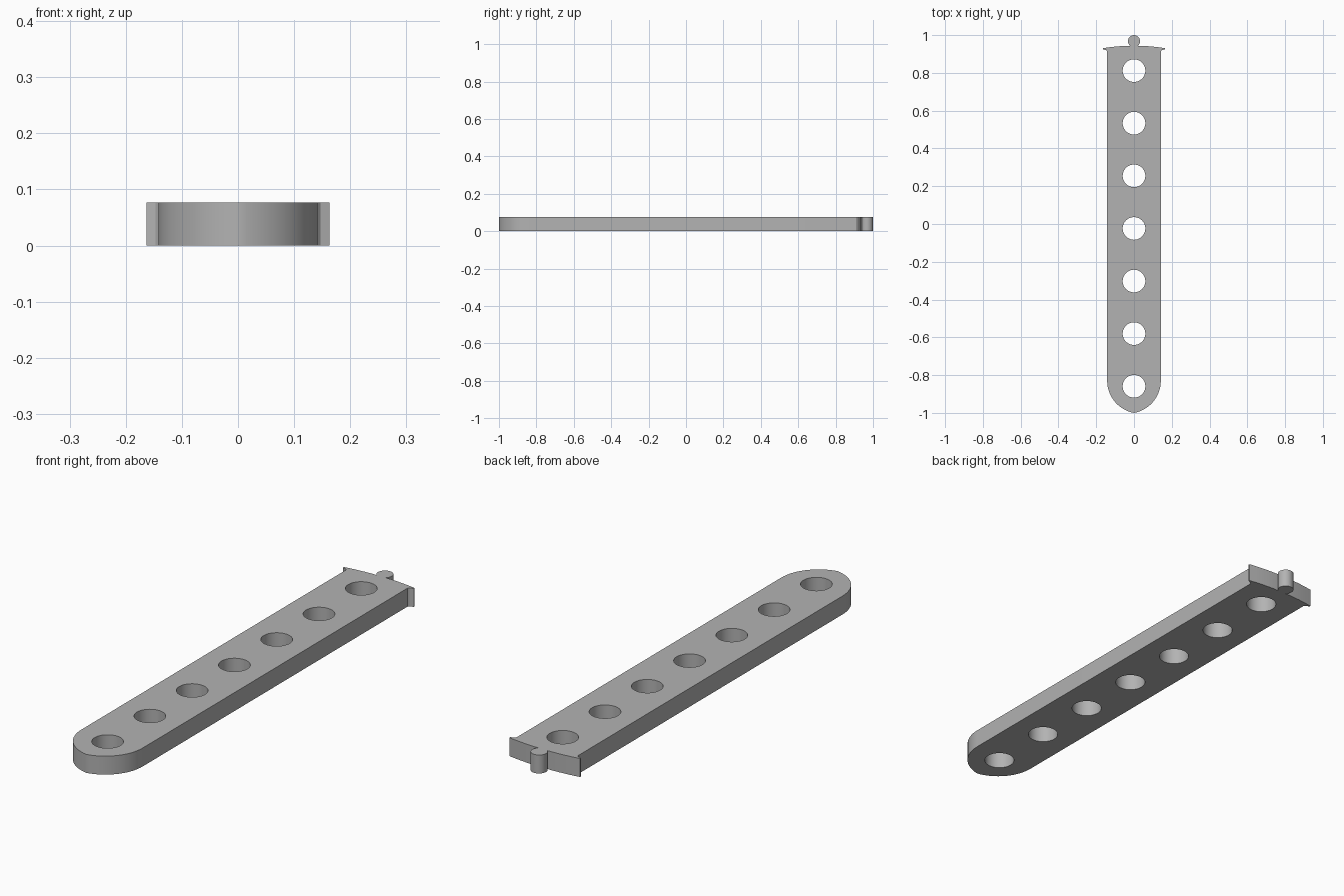
import bpy
import bmesh
from math import radians, sin, cos, asin, sqrt, pi

if "Cube" in bpy.data.objects:
    bpy.data.objects.remove(bpy.data.objects["Cube"], do_unlink=True)

THICK = 0.077
HALF_W = 0.142
HOLE_R = 0.06
KNOB_Y, KNOB_R = 0.968, 0.032


def arc(cx, cy, r, a0, a1, steps):
    return [(cx + r * cos(a0 + (a1 - a0) * i / steps),
             cy + r * sin(a0 + (a1 - a0) * i / steps)) for i in range(steps + 1)]


# Right half of the outline, from the pointed nose to the top of the knob
nose_y, shoulder_y = -1.0, -0.83
drop = shoulder_y - nose_y
offset = (drop ** 2 - HALF_W ** 2) / (2 * HALF_W)
nose_r = HALF_W + offset
half = arc(-offset, shoulder_y, nose_r, -asin(drop / nose_r), 0, 16)

# Small flared ear, then the shallow crown of the end wall
half += [(HALF_W, 0.914), (0.147, 0.92), (0.163, 0.925), (0.163, 0.931)]
half += [(x, 0.944 - 0.013 * (x / 0.163) ** 2) for x in (0.13, 0.1, 0.07, 0.045)]

# Round knob growing out of the crown
neck = -asin((KNOB_Y - 0.943) / KNOB_R)
half += arc(0, KNOB_Y, KNOB_R, neck, pi / 2, 14)

outline = half + [(-x, y) for x, y in half[-2:0:-1]]

# Outline and seven through holes as one filled, extruded profile
curve = bpy.data.curves.new("strap_profile", 'CURVE')
curve.dimensions = '2D'
curve.fill_mode = 'BOTH'
curve.extrude = THICK / 2


def add_loop(points):
    spline = curve.splines.new('POLY')
    spline.points.add(len(points) - 1)
    for p, (x, y) in zip(spline.points, points):
        p.co = (x, y, 0, 1)
    spline.use_cyclic_u = True


add_loop(outline)
for i in range(7):
    add_loop(arc(0, 0.812 - 0.2785 * i, HOLE_R, 0, 2 * pi, 48)[:-1])

profile = bpy.data.objects.new("strap_profile", curve)
bpy.context.collection.objects.link(profile)
bpy.context.view_layer.update()
graph = bpy.context.evaluated_depsgraph_get()
mesh = bpy.data.meshes.new_from_object(profile.evaluated_get(graph))
bpy.data.objects.remove(profile, do_unlink=True)

# Weld the caps to the walls and rest the strap on the ground
bm = bmesh.new()
bm.from_mesh(mesh)
bmesh.ops.remove_doubles(bm, verts=bm.verts, dist=0.0001)
bmesh.ops.translate(bm, verts=bm.verts, vec=(0, 0, THICK / 2))
bmesh.ops.recalc_face_normals(bm, faces=bm.faces)
bm.to_mesh(mesh)
bm.free()

strap = bpy.data.objects.new("perforated_strap", mesh)
bpy.context.collection.objects.link(strap)

# Plain grey finish
grey = bpy.data.materials.new("grey")
grey.use_nodes = True
colour = (0.45, 0.45, 0.45, 1)
grey.diffuse_color = colour
grey.node_tree.nodes["Principled BSDF"].inputs["Base Color"].default_value = colour
mesh.materials.clear()
mesh.materials.append(grey)

bpy.ops.object.select_all(action='DESELECT')
strap.select_set(True)
bpy.context.view_layer.objects.active = strap
bpy.ops.object.shade_smooth_by_angle(angle=radians(30))
